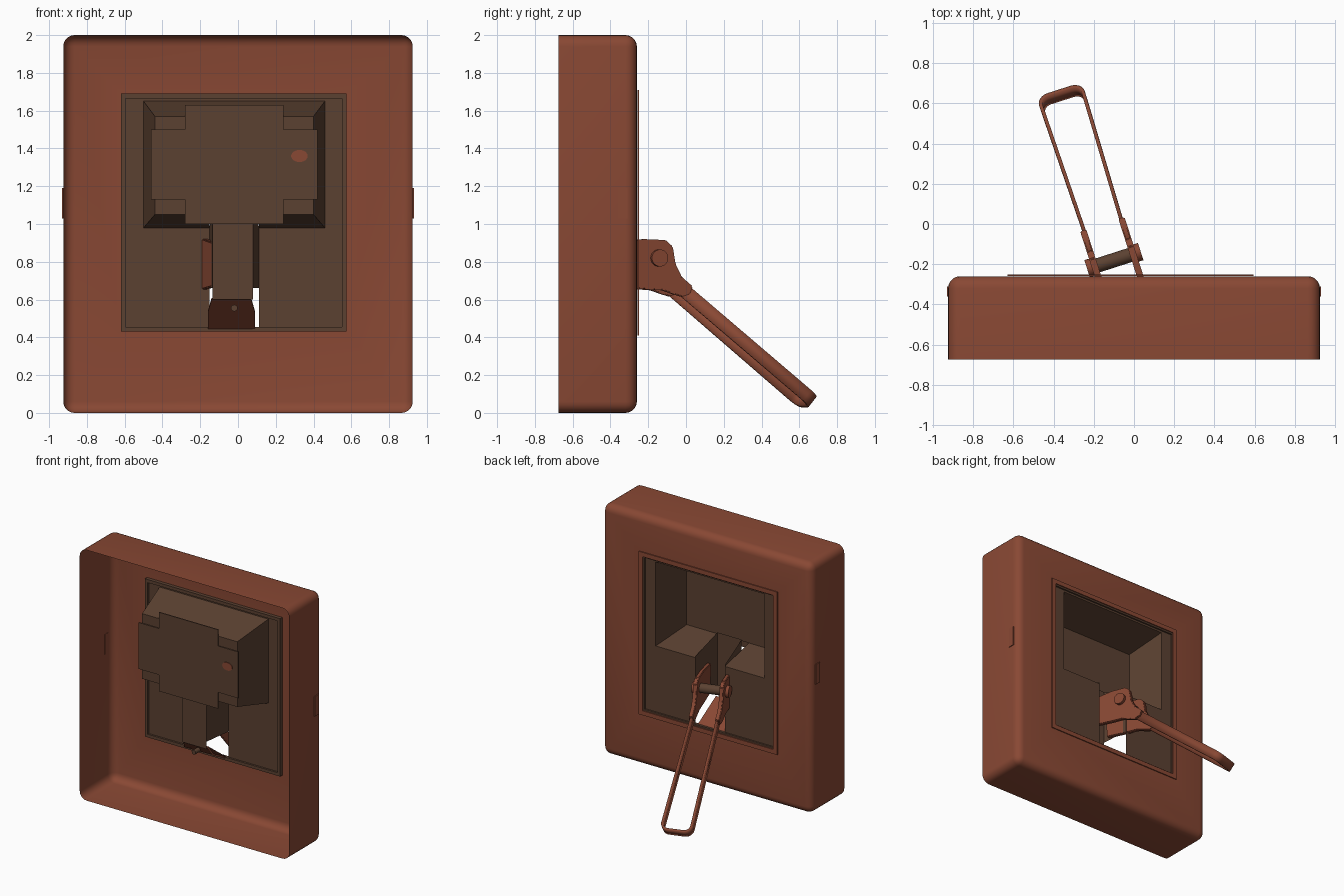
import bpy, bmesh, math
from mathutils import Matrix, Vector

if "Cube" in bpy.data.objects:
    bpy.data.objects.remove(bpy.data.objects["Cube"])


def material(name, rgb):
    m = bpy.data.materials.new(name)
    m.use_nodes = True
    m.diffuse_color = (*rgb, 1)
    m.node_tree.nodes["Principled BSDF"].inputs["Base Color"].default_value = (*rgb, 1)
    return m


rust = material("rust red", (0.25, 0.065, 0.034))
brown = material("dark brown", (0.105, 0.053, 0.031))


def finish(bm, name, mat, matrix=None):
    bmesh.ops.recalc_face_normals(bm, faces=bm.faces)
    me = bpy.data.meshes.new(name)
    bm.to_mesh(me)
    bm.free()
    ob = bpy.data.objects.new(name, me)
    bpy.context.collection.objects.link(ob)
    me.materials.append(mat)
    if matrix:
        ob.matrix_world = matrix
    bpy.ops.object.select_all(action="DESELECT")
    ob.select_set(True)
    bpy.context.view_layer.objects.active = ob
    bpy.ops.object.shade_smooth_by_angle(angle=math.radians(35))
    return ob


def box_into(bm, lo, hi):
    lo, hi = Vector(lo), Vector(hi)
    size = hi - lo
    m = Matrix.Translation((lo + hi) / 2) @ Matrix.Diagonal((*size, 1))
    return bmesh.ops.create_cube(bm, size=1, matrix=m)["verts"]


def prism(points, offset, name, mat, matrix=None, bevel=0):
    """Extrude a closed outline along the offset."""
    bm = bmesh.new()
    f = bm.faces.new([bm.verts.new(p) for p in points])
    r = bmesh.ops.extrude_face_region(bm, geom=[f])
    bmesh.ops.translate(bm, vec=offset, verts=[v for v in r["geom"] if isinstance(v, bmesh.types.BMVert)])
    if bevel:
        bmesh.ops.bevel(bm, geom=bm.edges[:], offset=bevel, segments=2, affect="EDGES")
    return finish(bm, name, mat, matrix)


def cylinder(name, mat, radius, length, matrix, sides=24):
    bm = bmesh.new()
    bmesh.ops.create_cone(bm, cap_ends=True, segments=sides, radius1=radius, radius2=radius, depth=length)
    return finish(bm, name, mat, matrix)


def frame(name, mat, x0, x1, z0, z1, y0, y1, w):
    """Rectangular frame made of four bars."""
    bm = bmesh.new()
    box_into(bm, (x0, y0, z0), (x0 + w, y1, z1))
    box_into(bm, (x1 - w, y0, z0), (x1, y1, z1))
    box_into(bm, (x0 + w, y0, z0), (x1 - w, y1, z0 + w))
    box_into(bm, (x0 + w, y0, z1 - w), (x1 - w, y1, z1))
    return finish(bm, name, mat)


# Open-fronted housing shell with rounded rear edges and a window
FRONT, REAR = -0.675, -0.26
WX0, WX1, WZ0, WZ1 = -0.62, 0.575, 0.43, 1.69
bm = bmesh.new()
box_into(bm, (-0.925, FRONT, 0), (0.925, REAR, 2))
bmesh.ops.delete(bm, geom=[f for f in bm.faces if f.normal.y < -0.9], context="FACES")
edges = [e for e in bm.edges if not all(v.co.y < FRONT + 0.01 for v in e.verts)]
bmesh.ops.bevel(bm, geom=edges, offset=0.06, segments=5, profile=0.5, affect="EDGES")
bm.normal_update()
back = max((f for f in bm.faces if abs(f.normal.y) > 0.99), key=lambda f: f.calc_area())
rim = list(back.edges)
bmesh.ops.delete(bm, geom=[back], context="FACES_ONLY")
hole = [bm.verts.new((x, REAR, z)) for x, z in ((WX0, WZ0), (WX1, WZ0), (WX1, WZ1), (WX0, WZ1))]
rim += [bm.edges.new((hole[i], hole[(i + 1) % 4])) for i in range(4)]
bmesh.ops.triangle_fill(bm, edges=rim, use_beauty=True, normal=(0, 1, 0))
finish(bm, "housing", rust)

# Window trim, inner lip and side tabs
frame("window_trim", rust, -0.63, 0.595, 0.41, 1.71, -0.258, -0.25, 0.035)
frame("window_lip", brown, WX0, WX1, WZ0, WZ1, -0.29, -0.262, 0.025)
for side, label in ((-1, "right"), (1, "left")):
    bm = bmesh.new()
    box_into(bm, (side * 0.927 - 0.004, -0.36, 1.03), (side * 0.927 + 0.004, -0.31, 1.19))
    finish(bm, label + "_side_tab", rust)

# Insert: panel with a tapered pocket and a slotted channel
BASE, DEEP, STRAP = -0.275, -0.58, -0.51
xs = [WX0, -0.5, -0.15, 0.11, 0.46, WX1]
zs = [WZ0, 0.98, 1.65, WZ1]
fx0, fx1, fz0, fz1 = -0.44, 0.40, 1.05, 1.57
bm = bmesh.new()


def quad(*pts):
    bm.faces.new([bm.verts.new(p) for p in pts])


for i in range(5):
    for j in range(3):
        if (j == 1 and 0 < i < 4) or (j == 0 and i == 2):
            continue
        quad(*[(xs[a], BASE, zs[b]) for a, b in ((i, j), (i + 1, j), (i + 1, j + 1), (i, j + 1))])
p0, p1, q0, q1 = xs[1], xs[4], zs[1], zs[2]
quad((p0, BASE, q0), (p0, BASE, q1), (fx0, DEEP, fz1), (fx0, DEEP, fz0))
quad((p1, BASE, q0), (p1, BASE, q1), (fx1, DEEP, fz1), (fx1, DEEP, fz0))
quad((p0, BASE, q1), (p1, BASE, q1), (fx1, DEEP, fz1), (fx0, DEEP, fz1))
quad((fx0, DEEP, fz0), (fx1, DEEP, fz0), (fx1, DEEP, fz1), (fx0, DEEP, fz1))
for outer, inner, deep in ((p0, xs[2], fx0), (p1, xs[3], fx1)):
    quad((outer, BASE, q0), (inner, BASE, q0), (inner, DEEP, fz0), (deep, DEEP, fz0))
for near, far in ((xs[2], -0.135), (xs[3], 0.08)):
    quad((near, BASE, 0.66), (far, STRAP, 0.66), (far, STRAP, 1.1), (near, BASE, 0.99))
quad((-0.135, STRAP, 0.6), (0.08, STRAP, 0.6), (0.08, STRAP, 1.1), (-0.135, STRAP, 1.1))
bmesh.ops.remove_doubles(bm, verts=bm.verts, dist=0.0005)
finish(bm, "pocket_insert", brown)

# Cross-shaped cover plate with a small round mark
a0, a1, b0, b1 = -0.46, 0.42, -0.28, 0.24
outline = [(b0, 1.0), (b1, 1.0), (b1, 1.13), (a1, 1.13), (a1, 1.5), (b1, 1.5),
           (b1, 1.63), (b0, 1.63), (b0, 1.5), (a0, 1.5), (a0, 1.13), (b0, 1.13)]
prism([(x, -0.597, z) for x, z in outline], (0, 0.008, 0), "cover_plate", brown)
FACE_Y = Matrix.Rotation(math.pi / 2, 4, "X")
cylinder("round_mark", rust, 0.04, 0.006,
         Matrix.Translation((0.325, -0.598, 1.36)) @ Matrix.Diagonal((1.1, 1, 0.8, 1)) @ FACE_Y)

# Sloping yoke below the strap, with its stud
prism([(-0.16, -0.28, 0.44), (0.09, -0.28, 0.44), (0.09, -0.45, 0.53), (0.07, -0.49, 0.6),
       (-0.14, -0.49, 0.6), (-0.16, -0.45, 0.53)], (0, 0.012, 0.008), "yoke", rust)
cylinder("yoke_stud", brown, 0.018, 0.06, Matrix.Translation((-0.02, -0.5, 0.555)) @ FACE_Y, 12)

# Lever, built around its pivot and swung sideways
swing = Matrix.Translation((-0.1, -0.18, 0.82)) @ Matrix.Rotation(math.radians(17.8), 4, "Z")
ALONG_X = Matrix.Rotation(math.pi / 2, 4, "Y")
ear = [(-0.26, 0.08), (-0.08, 0.1), (0.04, 0.095), (0.08, 0.06), (0.095, -0.03), (0.13, -0.1),
       (0.19, -0.15), (0.175, -0.19), (0.13, -0.205), (0.08, -0.19), (0.02, -0.17), (-0.08, -0.165),
       (-0.25, -0.15)]
for side, label in ((-1, "right"), (1, "left")):
    x = side * 0.1
    prism([(x - 0.016, y, z) for y, z in ear], (0.032, 0, 0), label + "_ear", rust, swing, 0.005)
    cylinder(label + "_pivot_boss", rust, 0.045, 0.03, swing @ Matrix.Translation((side * 0.125, 0, 0)) @ ALONG_X)
cylinder("pivot_pin", brown, 0.036, 0.2, swing @ ALONG_X)

# Looped handle: a rounded U strip, thickened
HALF, LENGTH, R, TALL = 0.11, 0.915, 0.05, 0.07
path = [(-0.095, -0.06)]
for cx, start in ((-HALF + R, 180), (HALF - R, 90)):
    for k in range(7):
        t = math.radians(start - 15 * k)
        path.append((cx + R * math.cos(t), LENGTH - R + R * math.sin(t)))
path.append((0.095, -0.06))
bm = bmesh.new()
rows = [[bm.verts.new((x, y, s * TALL / 2)) for x, y in path] for s in (-1, 1)]
for i in range(len(path) - 1):
    bm.faces.new((rows[0][i], rows[0][i + 1], rows[1][i + 1], rows[1][i]))
pitch = Matrix.Translation((0, 0.155, -0.178)) @ Matrix.Rotation(math.radians(-39.3), 4, "X")
handle = finish(bm, "handle_loop", rust, swing @ pitch)
solid = handle.modifiers.new("thickness", "SOLIDIFY")
solid.thickness = 0.018
solid.offset = 0
